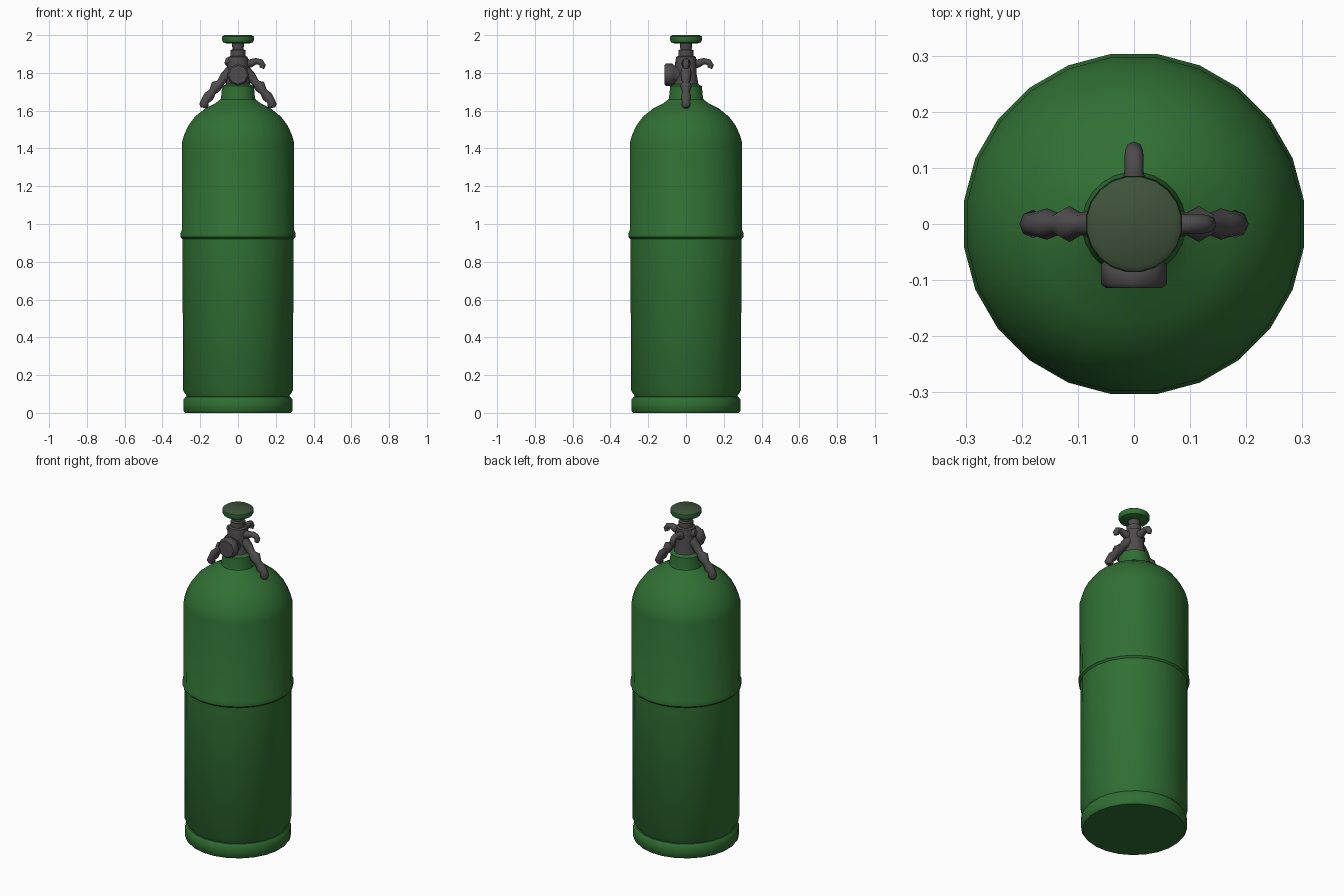
import bpy, math
from mathutils import Vector

if "Cube" in bpy.data.objects:
    bpy.data.objects.remove(bpy.data.objects["Cube"])


def material(name, rgb):
    m = bpy.data.materials.new(name)
    m.use_nodes = True
    m.diffuse_color = (*rgb, 1)
    bsdf = m.node_tree.nodes["Principled BSDF"]
    bsdf.inputs["Base Color"].default_value = (*rgb, 1)
    bsdf.inputs["Roughness"].default_value = 0.7
    return m


green = material("tank green", (0.03, 0.16, 0.034))
grey = material("valve grey", (0.08, 0.072, 0.075))
worn = material("worn knob green", (0.05, 0.085, 0.045))


def select(ob):
    bpy.ops.object.select_all(action='DESELECT')
    ob.select_set(True)
    bpy.context.view_layer.objects.active = ob


def smooth(ob, angle=40):
    select(ob)
    bpy.ops.object.shade_smooth_by_angle(angle=math.radians(angle))


def lathe(name, profile, mat, sides=24):
    """Revolve (radius, z) points about z, closing both ends."""
    verts, faces = [], []
    for r, z in profile:
        for i in range(sides):
            a = 2 * math.pi * (i + 0.5) / sides
            verts.append((r * math.cos(a), r * math.sin(a), z))
    for k in range(len(profile) - 1):
        for i in range(sides):
            j = (i + 1) % sides
            faces.append((k * sides + i, k * sides + j,
                          (k + 1) * sides + j, (k + 1) * sides + i))
    faces.append(tuple(reversed(range(sides))))
    faces.append(tuple(range((len(profile) - 1) * sides, len(verts))))
    me = bpy.data.meshes.new(name)
    me.from_pydata(verts, [], faces)
    me.materials.append(mat)
    ob = bpy.data.objects.new(name, me)
    bpy.context.collection.objects.link(ob)
    smooth(ob)
    return ob


def tube(name, points, mat):
    """Smooth rod through (x, y, z, radius) points."""
    cu = bpy.data.curves.new(name, 'CURVE')
    cu.dimensions = '3D'
    cu.bevel_depth = 1
    cu.bevel_resolution = 2
    cu.use_fill_caps = True
    sp = cu.splines.new('POLY')
    sp.points.add(len(points) - 1)
    for p, (x, y, z, r) in zip(sp.points, points):
        p.co = (x, y, z, 1)
        p.radius = r
    cu.materials.append(mat)
    ob = bpy.data.objects.new(name, cu)
    bpy.context.collection.objects.link(ob)
    select(ob)
    bpy.ops.object.convert(target='MESH')
    smooth(bpy.context.object, 60)


# Tank: cylinder with middle band, domed shoulder and neck
lathe("tank_body", [
    (0.27, 0.06), (0.275, 0.09), (0.294, 0.12), (0.296, 0.92), (0.306, 0.93),
    (0.306, 0.955), (0.299, 0.97), (0.3, 1.43), (0.287, 1.475), (0.262, 1.525),
    (0.228, 1.57), (0.175, 1.612), (0.12, 1.64), (0.093, 1.66), (0.088, 1.69),
    (0.085, 1.73), (0.065, 1.74)], green)

# Foot ring
lathe("foot_ring", [(0.282, 0.0), (0.292, 0.012), (0.292, 0.07),
                    (0.28, 0.085), (0.26, 0.088)], green)

# Valve body and stem
lathe("valve_body", [
    (0.068, 1.72), (0.064, 1.75), (0.055, 1.8), (0.058, 1.85), (0.052, 1.885),
    (0.04, 1.89), (0.04, 1.92), (0.03, 1.925), (0.034, 1.965)], grey, 14)

# Front outlet
tube("front_outlet", [(0, -0.03, 1.79, 0.045), (0, -0.065, 1.79, 0.05),
                      (0, -0.072, 1.79, 0.059), (0, -0.107, 1.79, 0.059),
                      (0, -0.114, 1.79, 0.05)], grey)

# Hand knob with worn top
knob = lathe("knob", [(0.06, 1.955), (0.08, 1.962), (0.087, 1.975),
                      (0.085, 1.992), (0.074, 2.0)], green, 20)
knob.data.materials.append(worn)
for f in knob.data.polygons:
    if f.normal.z > 0.5:
        f.material_index = 1

# Side brackets reaching down to the shoulder
for side, s in (("left", 1), ("right", -1)):
    tube(side + "_bracket", [
        (s * 0.03, 0, 1.82, 0.03), (s * 0.07, 0, 1.78, 0.026),
        (s * 0.095, 0, 1.745, 0.02), (s * 0.115, 0, 1.73, 0.032),
        (s * 0.135, 0, 1.7, 0.02), (s * 0.155, 0, 1.675, 0.028),
        (s * 0.175, 0, 1.65, 0.022), (s * 0.18, 0, 1.63, 0.025),
        (s * 0.183, 0, 1.615, 0.014)], grey)

# Curled hooks on the left and back, short stub on the right
for name, d in (("left_hook", Vector((1, 0, 0))), ("back_hook", Vector((0, 1, 0)))):
    path = [(0.03, 1.85, 0.03), (0.065, 1.85, 0.022), (0.095, 1.862, 0.017),
            (0.12, 1.857, 0.017), (0.131, 1.84, 0.016), (0.125, 1.825, 0.014)]
    tube(name, [(d.x * u, d.y * u, z, r) for u, z, r in path], grey)
tube("right_stub", [(-0.02, 0, 1.85, 0.03), (-0.05, 0, 1.86, 0.026),
                    (-0.068, 0, 1.865, 0.015)], grey)
